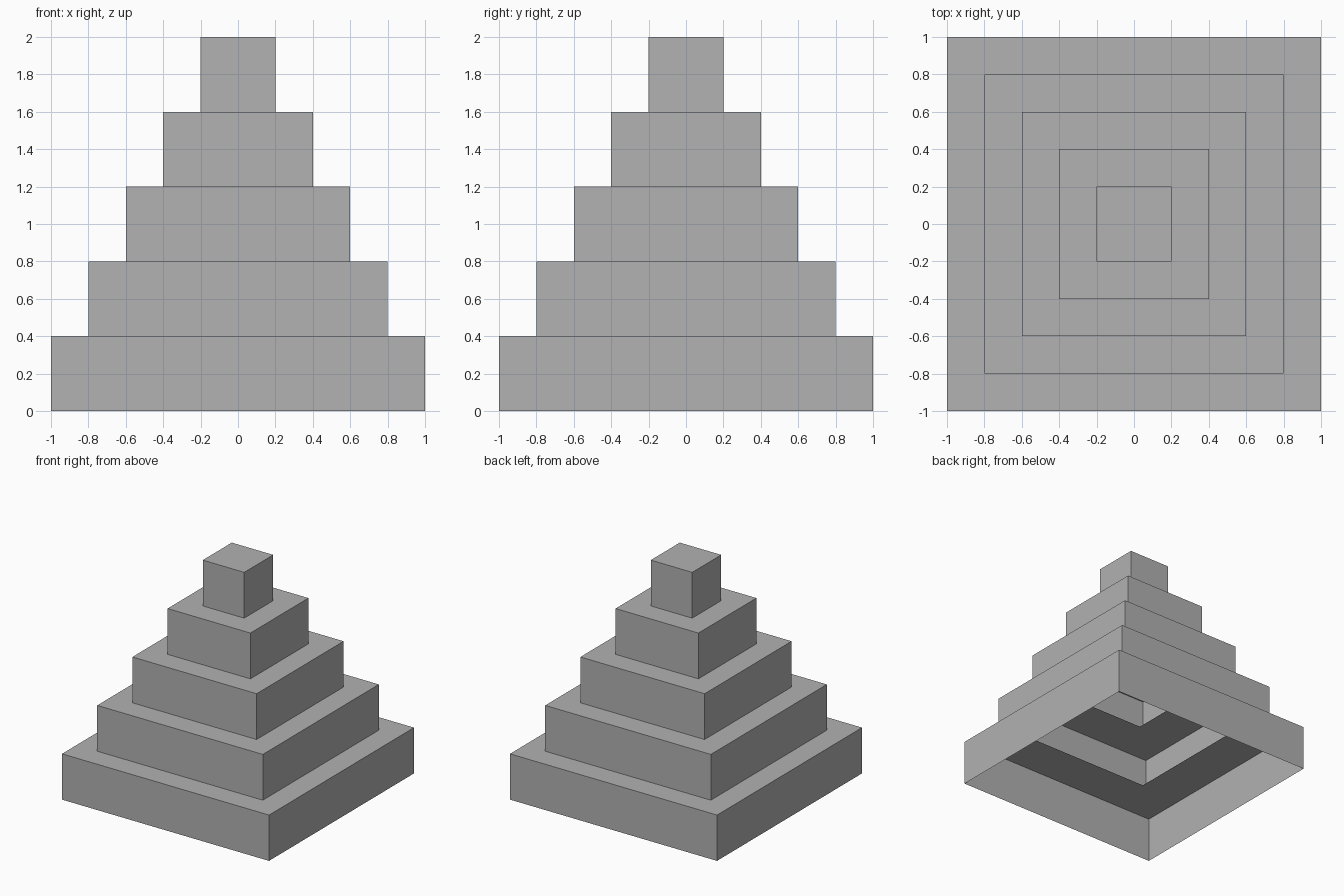
import bpy
import bmesh
from mathutils import Matrix

cube = bpy.data.objects.get("Cube")
if cube:
    bpy.data.objects.remove(cube, do_unlink=True)

STEP = 0.4   # height of each tier
LIP = 0.4    # width of the ledge on top of each tier
NAMES = ["base_tier", "second_tier", "third_tier", "fourth_tier", "top_block"]

# Plain grey stone
stone = bpy.data.materials.new("grey_stone")
stone.use_nodes = True
grey = (0.445, 0.445, 0.445, 1)
stone.diffuse_color = grey
stone.node_tree.nodes["Principled BSDF"].inputs["Base Color"].default_value = grey


def add_tier(name, half, bottom):
    """Thin-walled square tier, open below, with a flat ledge on top."""
    bm = bmesh.new()
    place = Matrix.Translation((0, 0, bottom + STEP / 2))
    size = Matrix.Diagonal((2 * half, 2 * half, STEP, 1))
    bmesh.ops.create_cube(bm, size=1, matrix=place @ size)
    bm.normal_update()
    floor = [f for f in bm.faces if f.normal.z < -0.9]
    bmesh.ops.delete(bm, geom=floor, context='FACES_ONLY')

    # Open the middle of the ledge where it is wide enough
    if half > LIP + 0.01:
        top = [f for f in bm.faces if f.normal.z > 0.9]
        bmesh.ops.inset_region(bm, faces=top, thickness=LIP, use_even_offset=True)
        bmesh.ops.delete(bm, geom=top, context='FACES')

    mesh = bpy.data.meshes.new(name)
    bm.to_mesh(mesh)
    bm.free()
    mesh.materials.append(stone)
    obj = bpy.data.objects.new(name, mesh)
    bpy.context.collection.objects.link(obj)


# Stacked tiers, each narrower than the one below
for i, name in enumerate(NAMES):
    add_tier(name, 1 - 0.2 * i, STEP * i)
